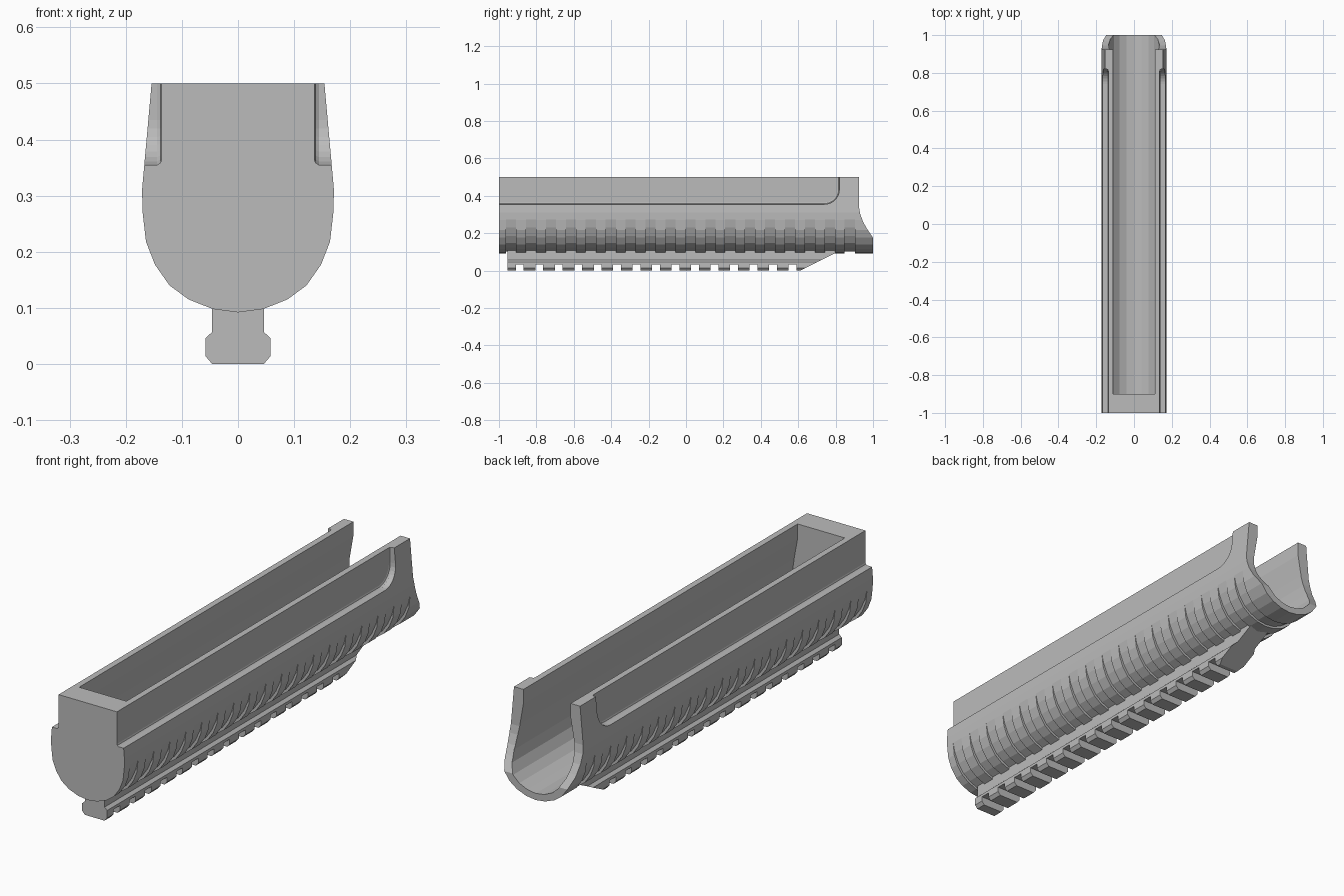
import bpy, bmesh, math
from mathutils import Vector

if "Cube" in bpy.data.objects:
    bpy.data.objects.remove(bpy.data.objects["Cube"])

grey = bpy.data.materials.new("matte grey")
grey.use_nodes = True
grey.diffuse_color = (0.5, 0.5, 0.5, 1)
grey.node_tree.nodes["Principled BSDF"].inputs["Base Color"].default_value = (0.5, 0.5, 0.5, 1)


def loft(bm, rings):
    """Skin a closed solid through matching rings of points."""
    loops = [[bm.verts.new(p) for p in ring] for ring in rings]
    for a, b in zip(loops, loops[1:]):
        for i in range(len(a)):
            j = (i + 1) % len(a)
            bm.faces.new((a[i], a[j], b[j], b[i]))
    bm.faces.new(loops[0][::-1])
    bm.faces.new(loops[-1])


def along_y(bm, outline, y0, y1):
    loft(bm, [[(x, y, z) for x, z in outline] for y in (y0, y1)])


def along_x(bm, outline, x0, x1):
    loft(bm, [[(x, y, z) for y, z in outline] for x in (x0, x1)])


def mirrored(half):
    """Complete a half outline that starts near the centre line."""
    return half + [(-x, z) for x, z in reversed(half) if x > 0]


def finish(name, bm, cutter=False):
    bmesh.ops.recalc_face_normals(bm, faces=bm.faces)
    mesh = bpy.data.meshes.new(name)
    bm.to_mesh(mesh)
    bm.free()
    mesh.materials.append(grey)
    obj = bpy.data.objects.new(name, mesh)
    bpy.context.collection.objects.link(obj)
    if cutter:
        obj.hide_render = True
        obj.hide_set(True)
    return obj


def cut(target, cutters):
    for c in cutters:
        mod = target.modifiers.new(c.name, 'BOOLEAN')
        mod.operation = 'DIFFERENCE'
        mod.solver = 'EXACT'
        mod.object = c
    # Bake the cuts, then drop the helpers
    bpy.context.view_layer.update()
    graph = bpy.context.evaluated_depsgraph_get()
    mesh = bpy.data.meshes.new_from_object(target.evaluated_get(graph))
    target.modifiers.clear()
    target.data = mesh
    for c in cutters:
        bpy.data.objects.remove(c)


# Shell: rounded belly with sides leaning in toward the top
bm = bmesh.new()
along_y(bm, mirrored([(0, 0.092), (0.045, 0.098), (0.088, 0.115), (0.122, 0.14),
                      (0.148, 0.177), (0.164, 0.218), (0.17, 0.27), (0.171, 0.31),
                      (0.167, 0.355), (0.154, 0.5)]), -1, 1)
shell = finish("handguard_shell", bm)

# Trough, open at the top and back
bm = bmesh.new()
along_y(bm, mirrored([(0, 0.12), (0.04, 0.126), (0.077, 0.143), (0.106, 0.17),
                      (0.126, 0.208), (0.134, 0.25), (0.133, 0.3), (0.126, 0.35),
                      (0.11, 0.44), (0.11, 0.6)]), -0.9, 1.1)
trough = finish("trough_cutter", bm, True)

# Swept back edge
bm = bmesh.new()
along_x(bm, [(0.925, 0.6), (0.925, 0.34), (0.931, 0.305), (0.945, 0.265),
             (0.965, 0.228), (1, 0.175), (1.1, 0.02), (1.1, 0.6)], -0.3, 0.3)
back_edge = finish("back_edge_cutter", bm, True)


# Side rebates with a rounded rear corner and a small inner fillet
def rebate_ring(x, inset):
    radius = 0.08 - inset
    corner = [(0.74 + radius * math.sin(a), 0.435 - radius * math.cos(a))
              for a in [math.pi / 2 * i / 8 for i in range(9)]]
    ring = [(-1.1, 0.6), (-1.1, 0.355 + inset)] + corner + [(0.82 - inset, 0.6)]
    return [(x, y, z) for y, z in ring]


bm = bmesh.new()
for side in (-1, 1):
    loft(bm, [rebate_ring(side * x, inset) for x, inset in
              ((0.136, 0.01), (0.138, 0.004), (0.144, 0), (0.25, 0))])
rebates = finish("rebate_cutter", bm, True)

# Grip grooves wrapping the belly, fading out at the sides
groove = mirrored([(0, 0.102), (0.042, 0.107), (0.08, 0.124), (0.114, 0.148),
                   (0.14, 0.185), (0.16, 0.23), (0.173, 0.285), (0.2, 0.285), (0.2, 0.05)])
inner, outer = groove[:9], groove[9:]
bm = bmesh.new()
for i in range(18):
    y = -0.935 + i * 0.1065
    along_y(bm, inner + outer, y - 0.027, y + 0.027)
grooves = finish("groove_cutter", bm, True)

cut(shell, [trough, back_edge, rebates, grooves])

# Accessory rail beneath the belly
bm = bmesh.new()
along_y(bm, mirrored([(0.046, 0), (0.058, 0.014), (0.058, 0.046),
                      (0.046, 0.057), (0.046, 0.108)]), -0.954, 0.85)
rail = finish("lower_rail", bm)

# Cross slots and sloped rear end of the rail
bm = bmesh.new()
for i in range(15):
    y = -0.889 + i * 0.1042
    along_x(bm, [(y - 0.021, -0.05), (y + 0.021, -0.05),
                 (y + 0.021, 0.034), (y - 0.021, 0.034)], -0.1, 0.1)
slots = finish("slot_cutter", bm, True)
bm = bmesh.new()
along_x(bm, [(0.51, -0.05), (0.61, 0), (0.83, 0.11), (0.9, 0.145), (0.9, -0.05)], -0.1, 0.1)
slope = finish("slope_cutter", bm, True)
cut(rail, [slots, slope])
